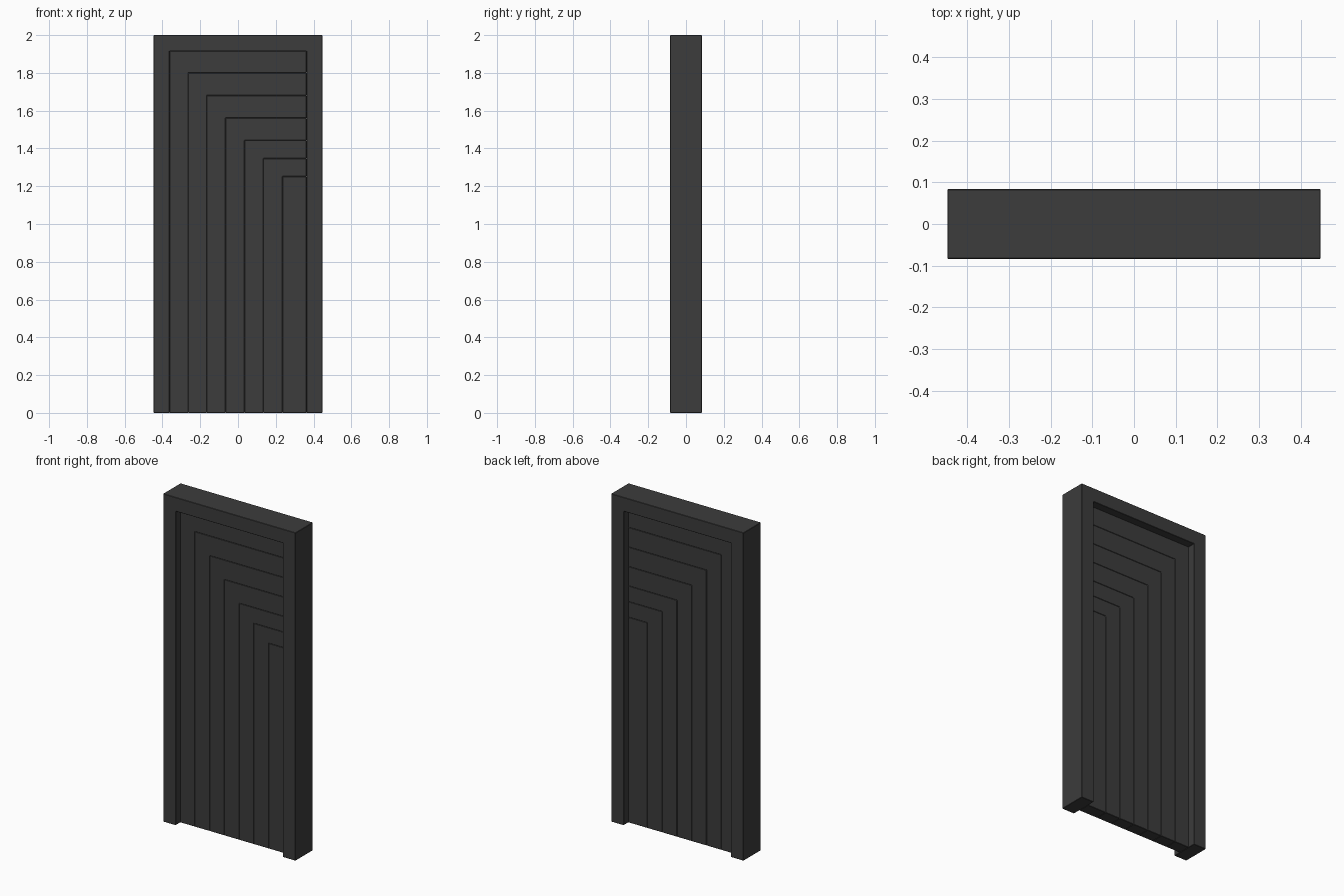
import bpy, bmesh

if "Cube" in bpy.data.objects:
    bpy.data.objects.remove(bpy.data.objects["Cube"])

mat = bpy.data.materials.new("dark_grey")
mat.diffuse_color = (0.045, 0.045, 0.045, 1)
mat.use_nodes = True
mat.node_tree.nodes["Principled BSDF"].inputs["Base Color"].default_value = mat.diffuse_color


def prism(name, outline, depth, bevel):
    """Extrude an x-z outline symmetrically along y, with small bevelled edges."""
    bm = bmesh.new()
    face = bm.faces.new([bm.verts.new((x, -depth / 2, z)) for x, z in outline])
    ext = bmesh.ops.extrude_face_region(bm, geom=[face])
    verts = [v for v in ext["geom"] if isinstance(v, bmesh.types.BMVert)]
    bmesh.ops.translate(bm, verts=verts, vec=(0, depth, 0))
    bmesh.ops.recalc_face_normals(bm, faces=bm.faces)
    me = bpy.data.meshes.new(name)
    bm.to_mesh(me)
    bm.free()
    me.materials.append(mat)
    ob = bpy.data.objects.new(name, me)
    bpy.context.collection.objects.link(ob)
    mod = ob.modifiers.new("edge_bevel", "BEVEL")
    mod.width = bevel
    mod.segments = 1
    return ob


W, H = 0.447, 2.0          # frame half width and height
IW, IH = 0.362, 1.915      # opening half width and height

# Door frame: upside-down U
prism("door_frame", [(-W, 0), (-W, H), (W, H), (W, 0),
                     (IW, 0), (IW, IH), (-IW, IH), (-IW, 0)], 0.168, 0.002)

# Door leaf: nested L-shaped boards, small bevels make the V-grooves
lefts = [-IW, -0.264, -0.165, -0.066, 0.034, 0.134, 0.235]
tops = [IH, 1.80, 1.68, 1.561, 1.443, 1.347, 1.252]
for i, (x, z) in enumerate(zip(lefts, tops)):
    if i + 1 < len(lefts):
        x2, z2 = lefts[i + 1], tops[i + 1]
        outline = [(x, 0), (x, z), (IW, z), (IW, z2), (x2, z2), (x2, 0)]
    else:
        outline = [(x, 0), (x, z), (IW, z), (IW, 0)]
    prism(f"door_board_{i + 1}", outline, 0.076, 0.002)
